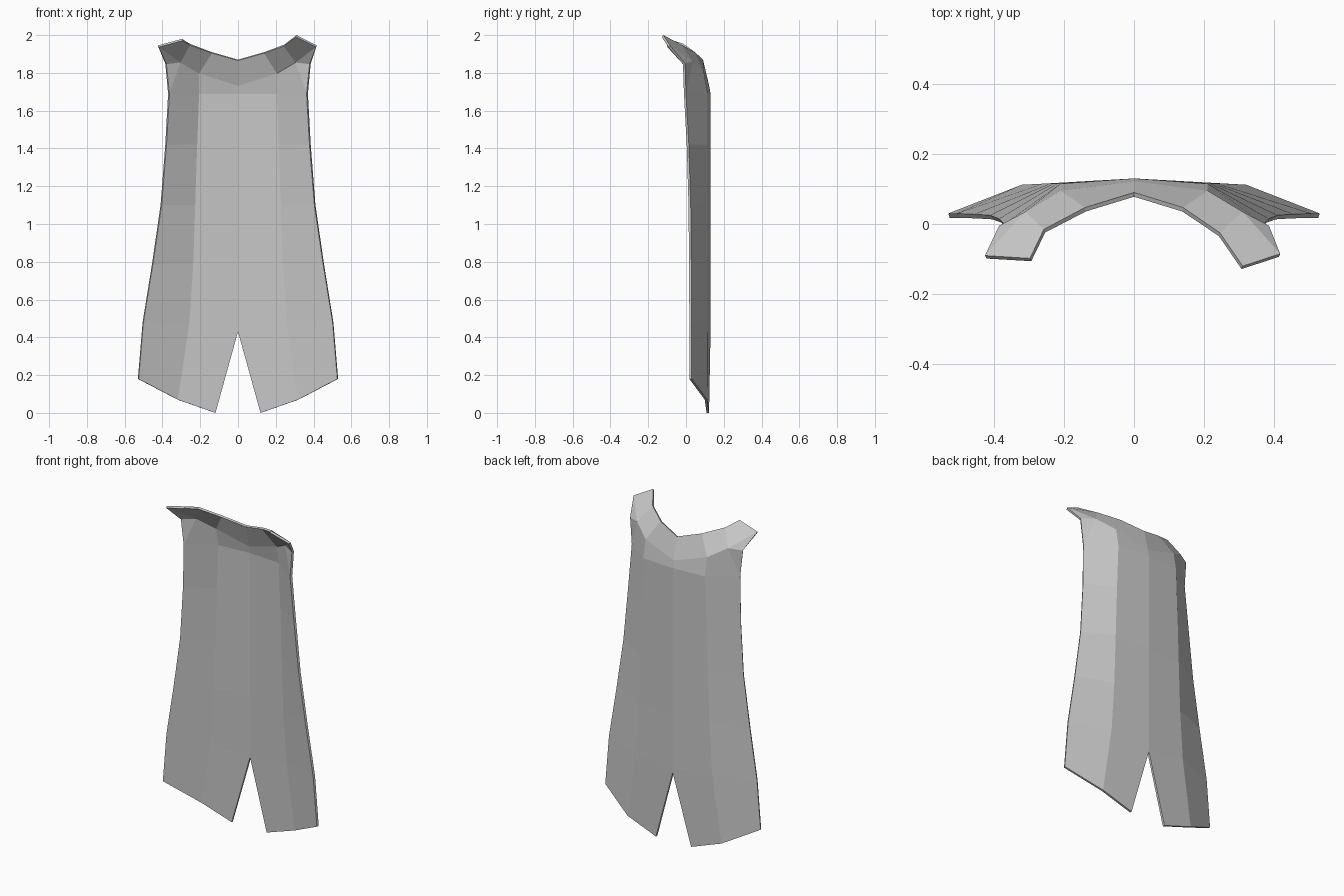
import bpy
import bmesh

default = bpy.data.objects.get("Cube")
if default:
    bpy.data.objects.remove(default)

# Plain grey cloth
cloth = bpy.data.materials.new("grey_cloth")
cloth.use_nodes = True
colour = (0.57, 0.57, 0.57, 1)
cloth.diffuse_color = colour
cloth.node_tree.nodes["Principled BSDF"].inputs["Base Color"].default_value = colour

# Hanging panel rows: height, bend x, edge x, edge y
ROWS = [
    (1.69, 0.21, 0.37, 0.0),
    (1.42, 0.22, 0.385, 0.015),
    (1.10, 0.23, 0.41, 0.025),
    (0.79, 0.24, 0.455, 0.028),
    (0.48, 0.26, 0.505, 0.03),
]

# Neck and shoulder points, with tips for each side
YOKE = {
    "spine": (0, 0.122, 1.735), "collar": (0, 0.09, 1.87),
    "blade": (0.21, 0.095, 1.80), "neck": (0.14, 0.047, 1.91),
    "shoulder": (0.31, 0.035, 1.86), "arm": (0.385, -0.005, 1.85),
}
TIPS = {
    1: {"nape": (0.245, -0.025, 1.95), "tip_in": (0.31, -0.12, 2.0),
        "tip_out": (0.417, -0.085, 1.945)},
    -1: {"nape": (0.257, -0.015, 1.955), "tip_in": (0.297, -0.098, 1.98),
         "tip_out": (0.425, -0.09, 1.945)},
}

bm = bmesh.new()


def build_half(side):
    def vert(p):
        return bm.verts.new((p[0] * side, p[1], p[2]))

    def face(*vs):
        bm.faces.new(vs[::-1] if side > 0 else vs)

    # Panel grid: spine, bend and outer edge columns
    grid = []
    for i, (z, bend, edge, depth) in enumerate(ROWS):
        spine_z = 0.43 if i == len(ROWS) - 1 else z
        grid.append([vert((0, 0.13, spine_z)),
                     vert((bend, 0.115, z)),
                     vert((edge, depth, z))])
    # Hem with the centre slit
    grid.append([vert((0.12, 0.122, 0)), vert((0.32, 0.112, 0.07)),
                 vert((0.53, 0.03, 0.18))])
    for upper, lower in zip(grid, grid[1:]):
        for a in range(2):
            face(lower[a], lower[a + 1], upper[a + 1], upper[a])

    # Yoke over the back, neck and shoulder
    p = {name: vert(co) for name, co in {**YOKE, **TIPS[side]}.items()}
    spine, bend, edge = grid[0]
    face(spine, bend, p["blade"], p["spine"])
    face(p["spine"], p["blade"], p["neck"], p["collar"])
    face(bend, edge, p["shoulder"], p["blade"])
    face(edge, p["arm"], p["shoulder"])
    face(p["blade"], p["shoulder"], p["nape"], p["neck"])
    face(p["shoulder"], p["tip_out"], p["tip_in"], p["nape"])
    face(p["shoulder"], p["arm"], p["tip_out"])


for side in (1, -1):
    build_half(side)
bmesh.ops.remove_doubles(bm, verts=bm.verts, dist=0.001)

# Cape object with cloth thickness towards the wearer
mesh = bpy.data.meshes.new("cape")
bm.to_mesh(mesh)
bm.free()
mesh.materials.append(cloth)
cape = bpy.data.objects.new("cape", mesh)
bpy.context.collection.objects.link(cape)
solid = cape.modifiers.new("thickness", "SOLIDIFY")
solid.thickness = 0.013
solid.offset = -1
